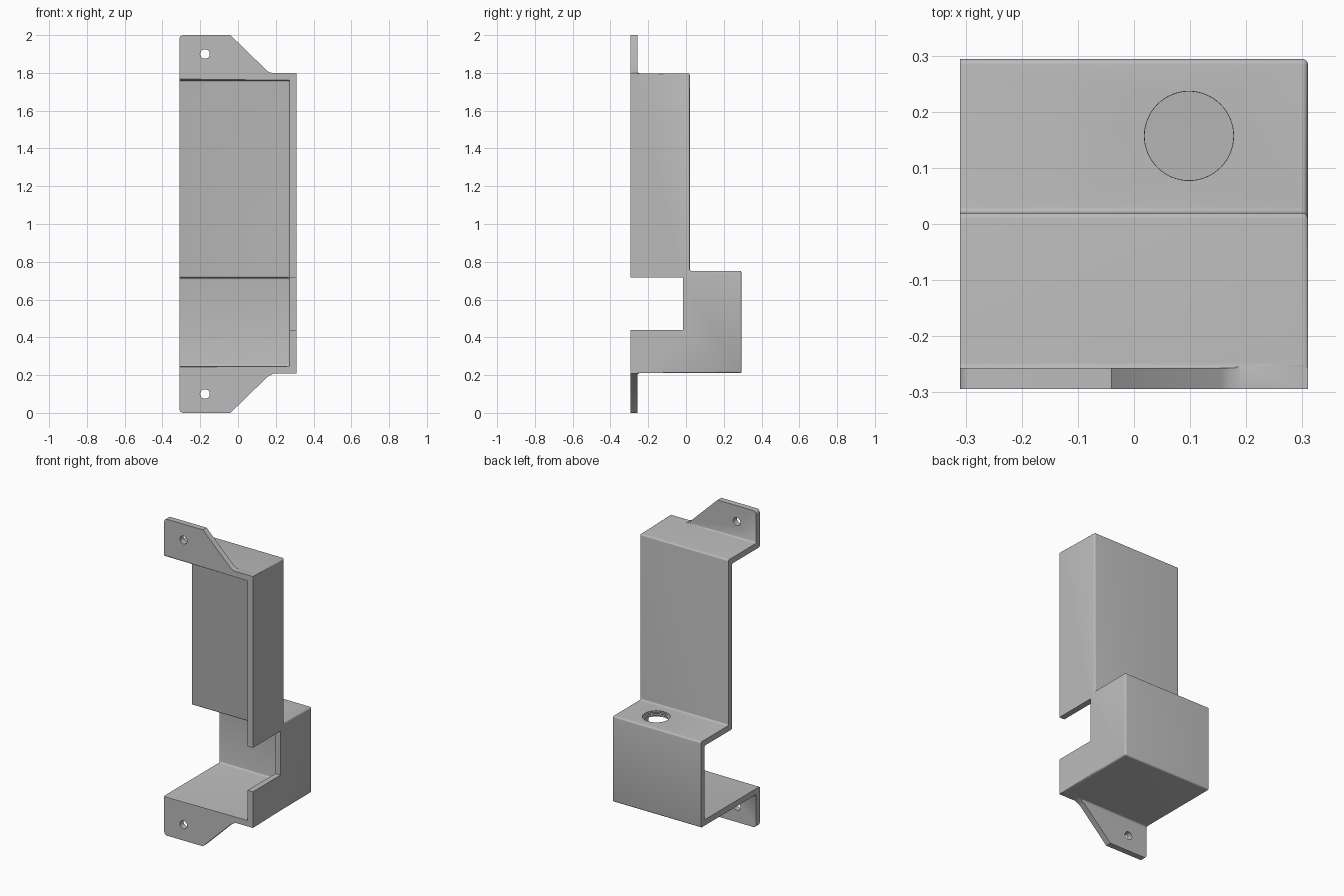
import bpy, bmesh, math
from mathutils import Vector

old = bpy.data.objects.get("Cube")
if old:
    bpy.data.objects.remove(old, do_unlink=True)

W, D, T = 0.31, 0.294, 0.037        # half width, half depth, sheet thickness
TOP, STEP, BASE = 1.798, 0.752, 0.21
WALL = 0.02                         # outer face of the upper wall
INNER = W - T                       # inner face of the side plate


def near(a, b):
    return abs(a - b) < 1e-4


def prism(points, axis, lo, hi):
    """Extrude a closed outline along 'x' (points are y, z) or 'y' (points are x, z)."""
    bm = bmesh.new()
    place = (lambda p, t: (t, *p)) if axis == "x" else (lambda p, t: (p[0], t, p[1]))
    rings = [[bm.verts.new(place(p, t)) for p in points] for t in (lo, hi)]
    n = len(points)
    bm.faces.new(rings[0])
    bm.faces.new(rings[1])
    for i in range(n):
        j = (i + 1) % n
        bm.faces.new((rings[0][i], rings[0][j], rings[1][j], rings[1][i]))
    bmesh.ops.recalc_face_normals(bm, faces=bm.faces)
    return bm


def round_edges(bm, rule, radius):
    edges = [e for e in bm.edges if rule(e.verts[0].co, e.verts[1].co)]
    bmesh.ops.bevel(bm, geom=edges, offset=radius, segments=4, profile=0.5,
                    affect='EDGES', clamp_overlap=True)


def finish(bm, name):
    mesh = bpy.data.meshes.new(name)
    bm.to_mesh(mesh)
    bm.free()
    obj = bpy.data.objects.new(name, mesh)
    bpy.context.collection.objects.link(obj)
    return obj


def lathe(name, center, rings, sides=64):
    """Closed solid of revolution about z from (radius, z) rings."""
    bm = bmesh.new()
    loops = []
    for r, z in rings:
        loops.append([bm.verts.new((center[0] + r * math.cos(a), center[1] + r * math.sin(a), z))
                      for a in (math.tau * i / sides for i in range(sides))])
    for a, b in zip(loops, loops[1:]):
        for i in range(sides):
            j = (i + 1) % sides
            bm.faces.new((a[i], a[j], b[j], b[i]))
    bm.faces.new(loops[0])
    bm.faces.new(loops[-1])
    bmesh.ops.recalc_face_normals(bm, faces=bm.faces)
    return finish(bm, name)


# Solid block with both mounting tabs
outline = [(-D, 0), (T - D, 0), (T - D, BASE), (D, BASE), (D, STEP), (WALL, STEP),
           (WALL, TOP), (T - D, TOP), (T - D, 2), (-D, 2)]
bm = prism(outline, "x", -W, W)


def tab_end(p):
    return near(p.z, 0) or near(p.z, 2)


def fold(a, b):
    at_front = near(a.y, -D) and near(b.y, -D)
    at_open_side = near(a.x, -W) and near(b.x, -W)
    return not (at_front or at_open_side or tab_end(a) or tab_end(b))


round_edges(bm, fold, 0.01)
round_edges(bm, lambda a, b: tab_end(a) and tab_end(b) and near(a.x, -W) and near(b.x, -W)
            and near(a.z, b.z), 0.02)
bracket = finish(bm, "bracket")

cutters = []

# Hollow interior, open at the front and one side
front = -D - 0.0005
cavity = [(-0.5, -0.2), (front, -0.2), (front, BASE + T), (D - T, BASE + T),
          (D - T, STEP - T), (WALL - T, STEP - T), (WALL - T, TOP - T),
          (front, TOP - T), (front, 2.2), (-0.5, 2.2)]
bm = prism(cavity, "x", -0.6, INNER)
round_edges(bm, lambda a, b: max(a.x, b.x) > 0 and min(a.y, b.y) > -0.4
            and 0 < min(a.z, b.z) and max(a.z, b.z) < 2, 0.01)
cutters.append(finish(bm, "cavity_cutter"))

# Rectangular notch through the side plate
notch = [(-0.5, 0.438), (WALL - T, 0.438), (WALL - T, 0.716), (-0.5, 0.716)]
cutters.append(finish(prism(notch, "x", 0.2, 0.5), "notch_cutter"))

# Sloping tab corners and screw holes, mirrored top and bottom
slope = [(-0.04, 2), (0.155, TOP + 0.012), (0.17, TOP + 0.004), (0.19, TOP + 0.0004),
         (0.5, TOP + 0.0004), (0.5, 2.2), (-0.252, 2.2)]
hole = [(-0.175 + 0.025 * math.cos(math.tau * i / 32), 1.9 + 0.025 * math.sin(math.tau * i / 32))
        for i in range(32)]


def flip(points):
    # the lower tab hangs from the base, at nearly the mirrored height
    return [(x, 2 - z + (BASE - 2 + TOP if near(z, TOP + 0.0004) else 0)) for x, z in points]


for label, shape in (("slope", slope), ("hole", hole)):
    for side, pts in (("upper", shape), ("lower", flip(shape))):
        cutters.append(finish(prism(pts, "y", -0.5, -0.2), f"{side}_{label}_cutter"))

# Threaded round hole in the step
pitch = 0.009
rings = [(0.083 if i % 2 else 0.079, STEP - T - 0.0165 + i * pitch / 2) for i in range(15)]
cutters.append(lathe("threaded_hole_cutter", (0.098, 0.157), rings))

# Cut everything out of the block
bpy.context.view_layer.objects.active = bracket
for cutter in cutters:
    cutter.hide_render = True
    mod = bracket.modifiers.new(cutter.name, 'BOOLEAN')
    mod.operation = 'DIFFERENCE'
    mod.solver = 'EXACT'
    mod.object = cutter
    bpy.ops.object.modifier_apply(modifier=mod.name)
for cutter in cutters:
    bpy.data.objects.remove(cutter, do_unlink=True)

# Plain grey metal
grey = bpy.data.materials.new("plain_grey")
grey.use_nodes = True
colour = (0.5, 0.5, 0.5, 1)
grey.diffuse_color = colour
grey.node_tree.nodes["Principled BSDF"].inputs["Base Color"].default_value = colour
bracket.data.materials.clear()
bracket.data.materials.append(grey)

bpy.ops.object.select_all(action='DESELECT')
bracket.select_set(True)
bpy.context.view_layer.objects.active = bracket
bpy.ops.object.shade_smooth_by_angle(angle=math.radians(35))
